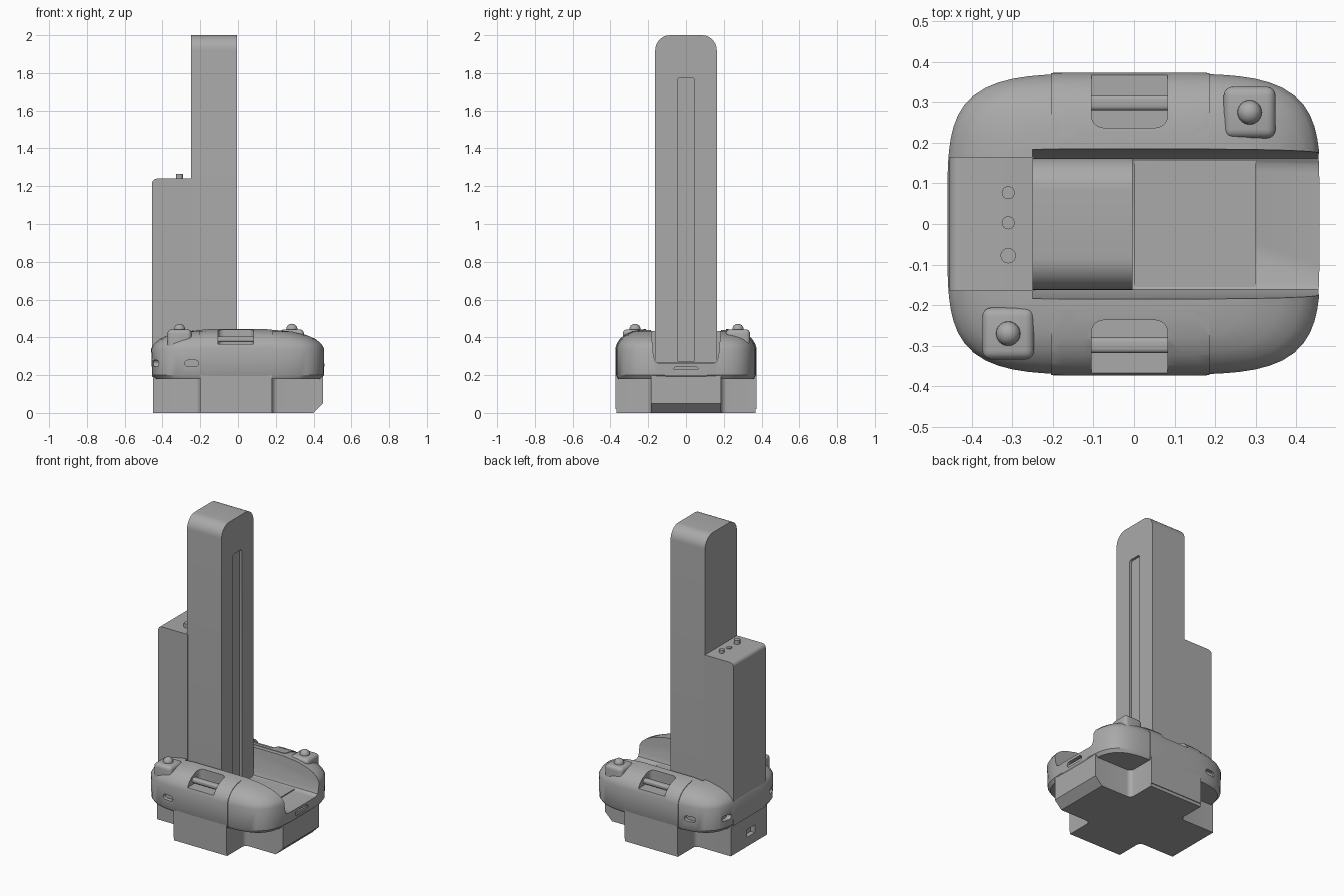
import bpy, bmesh, math
from mathutils import Matrix

if "Cube" in bpy.data.objects:
    bpy.data.objects.remove(bpy.data.objects["Cube"], do_unlink=True)

grey = bpy.data.materials.new("mid_grey")
grey.use_nodes = True
grey.diffuse_color = (0.4, 0.4, 0.4, 1)
grey.node_tree.nodes["Principled BSDF"].inputs["Base Color"].default_value = (0.4, 0.4, 0.4, 1)


def finish(bm, name):
    bmesh.ops.recalc_face_normals(bm, faces=bm.faces)
    mesh = bpy.data.meshes.new(name)
    bm.to_mesh(mesh)
    bm.free()
    mesh.materials.append(grey)
    ob = bpy.data.objects.new(name, mesh)
    bpy.context.collection.objects.link(ob)
    return ob


def activate(ob):
    bpy.ops.object.select_all(action='DESELECT')
    ob.select_set(True)
    bpy.context.view_layer.objects.active = ob


def smooth(ob):
    activate(ob)
    bpy.ops.object.shade_smooth_by_angle(angle=math.radians(32))
    return ob


def box(name, x, y, z, radius=0, rule=None, segments=5):
    """Box from ranges; edges whose midpoint/direction pass the rule are rounded."""
    bm = bmesh.new()
    bmesh.ops.create_cube(bm, size=1)
    for v in bm.verts:
        v.co = [r[0] if c < 0 else r[1] for c, r in zip(v.co, (x, y, z))]
    if radius:
        edges = []
        for e in bm.edges:
            d = (e.verts[1].co - e.verts[0].co).normalized()
            m = (e.verts[0].co + e.verts[1].co) / 2
            if rule is None or rule(d, m):
                edges.append(e)
        bmesh.ops.bevel(bm, geom=edges, offset=radius, segments=segments,
                        profile=0.5, affect='EDGES', clamp_overlap=True)
    return finish(bm, name)


def prism(name, pts, place, depth):
    """Extrude a closed 2D outline; place maps (u, v, w) to a position."""
    bm = bmesh.new()
    f = bm.faces.new([bm.verts.new(place(u, v, 0)) for u, v in pts])
    ext = bmesh.ops.extrude_face_region(bm, geom=[f])
    shift = [b - a for a, b in zip(place(0, 0, 0), place(0, 0, depth))]
    bmesh.ops.translate(bm, vec=shift, verts=[g for g in ext["geom"] if isinstance(g, bmesh.types.BMVert)])
    return finish(bm, name)


def boolean(ob, cutter, op='DIFFERENCE', keep=False):
    mod = ob.modifiers.new("cut", 'BOOLEAN')
    mod.operation, mod.object, mod.solver = op, cutter, 'EXACT'
    activate(ob)
    bpy.ops.object.modifier_apply(modifier=mod.name)
    if not keep:
        bpy.data.objects.remove(cutter, do_unlink=True)


def shell(name, grow=0):
    """Rounded body lofted through superellipse sections: height, end inset, side inset."""
    sections = [(0.18, .02, .01), (0.2, .005, 0), (0.34, 0, 0), (0.365, .014, .008),
                (0.39, .042, .025), (0.412, .09, .05), (0.43, .16, .09), (0.44, .25, .15)]
    n, bm, rings = 96, bmesh.new(), []
    for z, dx, dy in sections:
        ring = []
        for i in range(n):
            t = 2 * math.pi * i / n
            c, s = math.cos(t), math.sin(t)
            r = (abs(c) ** 4.5 + abs(s) ** 4.5) ** (-1 / 4.5)
            lift = grow if z > 0.3 else 0
            ring.append(bm.verts.new(((0.46 - dx + grow) * c * r, (0.371 - dy + grow) * s * r, z + lift)))
        rings.append(ring)
    for a, b in zip(rings, rings[1:]):
        for i in range(n):
            bm.faces.new((a[i], a[(i + 1) % n], b[(i + 1) % n], b[i]))
    bm.faces.new(rings[0])
    bm.faces.new(rings[-1])
    return finish(bm, name)


def capsule(pos, axis, half, r):
    """Slot cutter with round ends, punched through a side wall."""
    pts = [(half * (1 if math.cos(a) > 0 else -1) + r * math.cos(a), r * math.sin(a))
           for a in [2 * math.pi * (i + .5) / 20 for i in range(20)]]
    x, y, z = pos
    if axis == 'X':
        return prism("slot", pts, lambda u, v, w: (x - .03 + w, y + u, z + v), 0.06)
    return prism("slot", pts, lambda u, v, w: (x + u, y - .03 + w, z + v), 0.06)


# Cross-shaped lower chassis with rounded inner corners and a sloped nose
xa, xb, yc, X, Y = -0.2, 0.18, 0.185, 0.45, 0.368
cross = [(xa, -Y), (xb, -Y), (xb, -yc), (X, -yc), (X, yc), (xb, yc),
         (xb, Y), (xa, Y), (xa, yc), (-X, yc), (-X, -yc), (xa, -yc)]
chassis = prism("chassis", cross, lambda u, v, w: (u, v, w), 0.23)
bm = bmesh.new()
bm.from_mesh(chassis.data)


def bevel_where(test, offset, segments):
    es = [e for e in bm.edges if test(e, (e.verts[0].co + e.verts[1].co) / 2)]
    bmesh.ops.bevel(bm, geom=es, offset=offset, segments=segments, profile=0.5, affect='EDGES')


bevel_where(lambda e, m: abs(abs(m.y) - yc) < .001 and xa - .01 < m.x < xb + .01 and abs(m.z - .115) < .01, .03, 5)
bevel_where(lambda e, m: m.x > X - .001 and m.z < .001, .05, 1)
bm.to_mesh(chassis.data)
bm.free()
boolean(chassis, box("port", (-.5, -.42), (-.06, .02), (.06, .11)))
smooth(chassis)

# Upper shell with the load trough open at one end
body = shell("upper_shell")
trough = [(-.145, .262), (.145, .262), (.162, .272), (.172, .3), (.19, .5),
          (-.19, .5), (-.172, .3), (-.162, .272)]
boolean(body, prism("trough", trough, lambda u, v, w: (-.25 + w, u, v), 0.8))
for pos, axis in (((-.245, -.37, .262), 'Y'), ((-.28, .37, .262), 'Y'),
                  ((-.45, .22, .262), 'X'), ((-.445, -.25, .262), 'X')):
    boolean(body, capsule(pos, axis, .02, .017))
boolean(body, capsule((.46, 0, .228), 'X', .048, .017))

# Side panels with carry handles
for side, s in (("front", -1), ("back", 1)):
    def yr(a, b):
        return tuple(sorted((s * a, s * b)))
    panel = shell(side + "_panel", 0.003)
    boolean(panel, box("panel_limit", (-.204, .186), yr(.212, .5), (.05, .6), .03,
                       lambda d, m: abs(d.z) > .9 and abs(m.y) < .3), 'INTERSECT')
    pocket = box("pocket", (-.105, .083), yr(.237, .45), (.365, .6), .03,
                 lambda d, m: abs(d.z) > .9 and abs(m.y) < .3)
    boolean(panel, pocket, keep=True)
    boolean(body, pocket)
    smooth(panel)
    smooth(box(side + "_handle", (-.11, .088), yr(.28, .318), (.375, .405), .01,
               lambda d, m: abs(d.x) > .9, 3))
    box(side + "_skirt", (-.2, .18), yr(.36, .373), (.02, .2))

    # Sensor pad and dome on the diagonal corner
    px, py = (-.31, -.27) if s < 0 else (.285, .275)
    smooth(box(side + "_sensor_pad", (px - .064, px + .064), (py - .064, py + .064), (.35, .442),
               .022, lambda d, m: abs(d.z) > .9 or m.z > .44, 4))
    bm = bmesh.new()
    bmesh.ops.create_uvsphere(bm, u_segments=24, v_segments=12, radius=.03,
                              matrix=Matrix.Translation((px, py, .442)))
    smooth(finish(bm, side + "_sensor_dome"))
smooth(body)

# Load deck
box("deck_plate", (0, .3), (-.16, .16), (.255, .268))

# Tall mast with rounded top and a guide slot
mast = box("mast", (-.25, -.004), (-.163, .163), (.25, 2), .08,
           lambda d, m: abs(d.x) > .9 and m.z > 1.9, 8)
boolean(mast, box("guide_slot", (-.02, .1), (-.045, .045), (.275, 1.775), .015,
                  lambda d, m: abs(d.x) > .9 and m.z > 1.7))
smooth(mast)

# Rear cabinet with knobs
smooth(box("rear_cabinet", (-.455, -.245), (-.165, .165), (.19, 1.24), .025,
           lambda d, m: abs(d.y) > .9 and m.x < -.4 and m.z > 1))
for i, (y, h, r) in enumerate(((.077, .02, .016), (.003, .006, .016), (-.078, .025, .019))):
    bm = bmesh.new()
    bmesh.ops.create_cone(bm, cap_ends=True, segments=20, radius1=r, radius2=r, depth=h,
                          matrix=Matrix.Translation((-.31, y, 1.24 + h / 2)))
    smooth(finish(bm, "cabinet_knob_%d" % (i + 1)))
